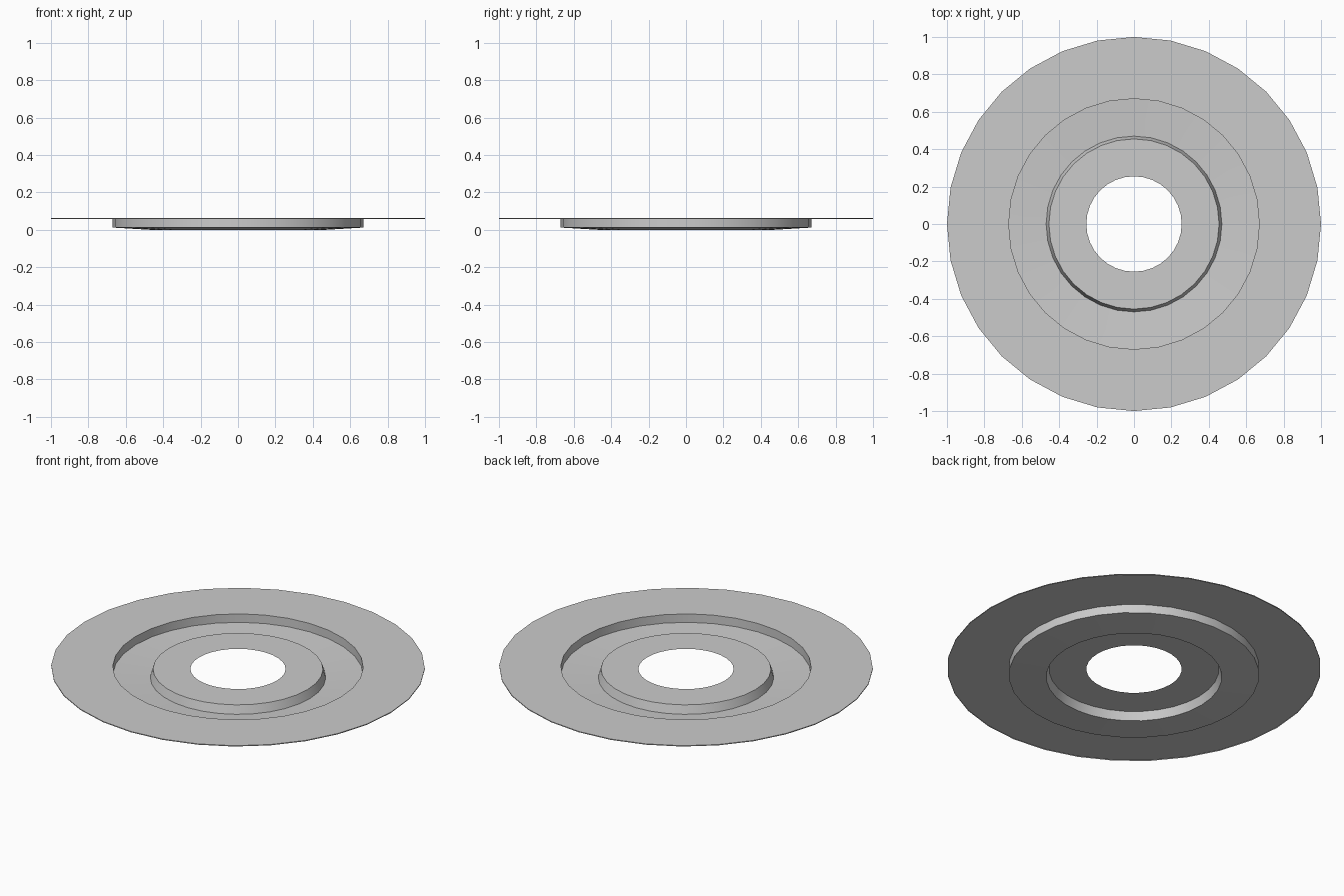
import bpy
import math

cube = bpy.data.objects.get("Cube")
if cube:
    bpy.data.objects.remove(cube, do_unlink=True)

SIDES = 32

grey = bpy.data.materials.new("light_grey")
grey.use_nodes = True
colour = (0.6, 0.6, 0.6, 1)
grey.diffuse_color = colour
grey.node_tree.nodes["Principled BSDF"].inputs["Base Color"].default_value = colour


def lathe(name, profile):
    """Spin an open (radius, height) profile around z into a thin sheet."""
    verts = []
    for r, z in profile:
        for i in range(SIDES):
            a = math.tau * i / SIDES
            verts.append((r * math.cos(a), r * math.sin(a), z))
    faces = []
    for ring in range(len(profile) - 1):
        lo, hi = ring * SIDES, (ring + 1) * SIDES
        for i in range(SIDES):
            j = (i + 1) % SIDES
            faces.append((lo + i, hi + i, hi + j, lo + j))
    mesh = bpy.data.meshes.new(name)
    mesh.from_pydata(verts, [], faces)
    mesh.materials.append(grey)
    obj = bpy.data.objects.new(name, mesh)
    bpy.context.collection.objects.link(obj)
    bpy.ops.object.select_all(action="DESELECT")
    obj.select_set(True)
    bpy.context.view_layer.objects.active = obj
    bpy.ops.object.shade_smooth_by_angle(angle=math.radians(30))
    return obj


# Raised hub, sloped hub wall, shallow channel, channel wall, flange, thin lip
lathe("stepped_ring", [
    (0.255, 0.049),
    (0.455, 0.049),
    (0.47, 0.0),
    (0.67, 0.012),
    (0.67, 0.062),
    (1.0, 0.062),
    (1.0, 0.057),
])
